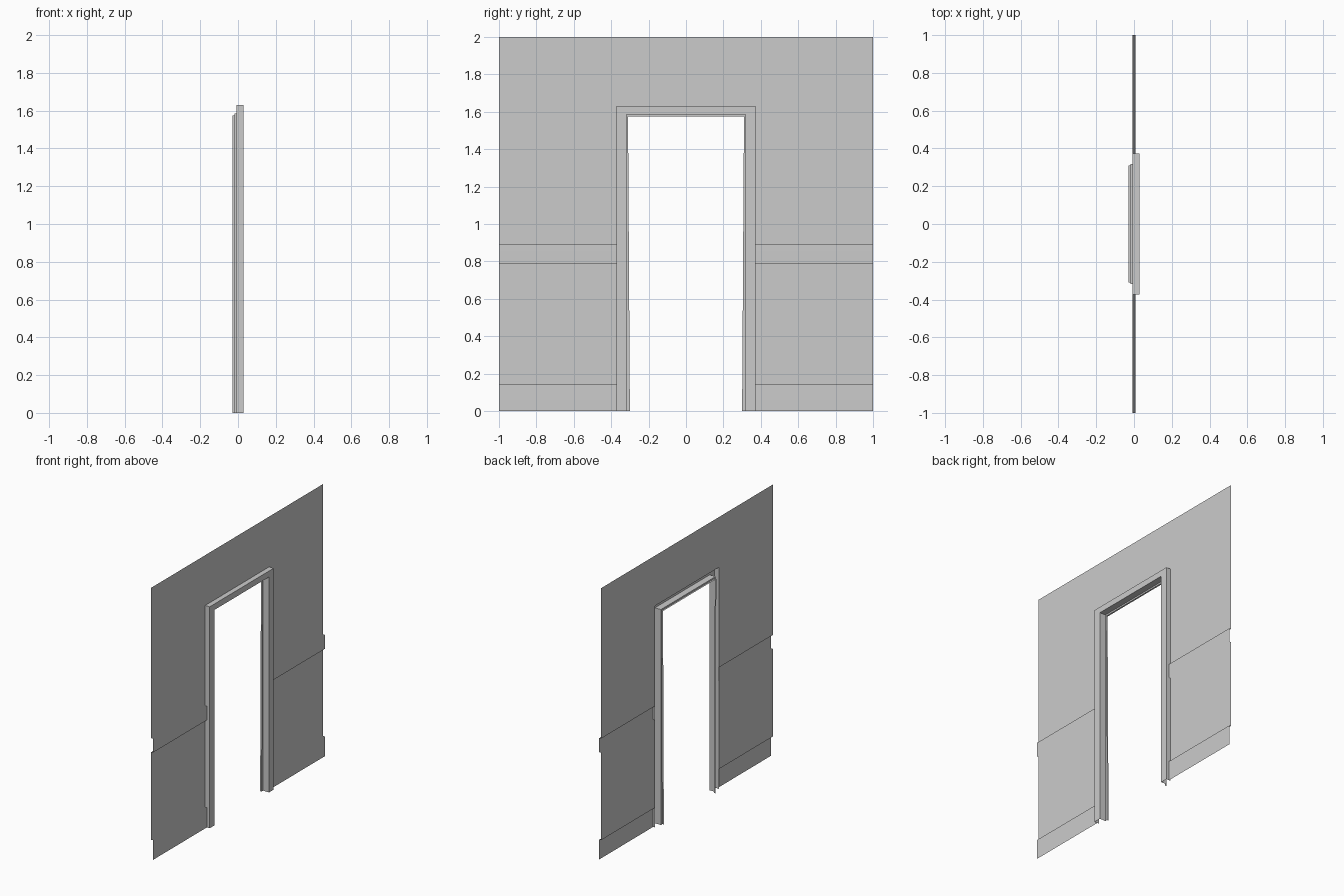
import bpy, bmesh

if "Cube" in bpy.data.objects:
    bpy.data.objects.remove(bpy.data.objects["Cube"])

HALF = 0.372      # half width of the wall opening
TOP = 1.63        # height of the wall opening
BACK, FRONT = -0.007, 0.007   # wall plane and raised trim plane


def finish(name, bm):
    bmesh.ops.remove_doubles(bm, verts=bm.verts, dist=1e-5)
    mesh = bpy.data.meshes.new(name)
    bm.to_mesh(mesh)
    bm.free()
    ob = bpy.data.objects.new(name, mesh)
    bpy.context.collection.objects.link(ob)
    return ob


def strip(bm, rows):
    """Join rows of points into a sheet of quads."""
    rows = [[bm.verts.new(p) for p in row] for row in rows]
    for a, b in zip(rows, rows[1:]):
        for i in range(len(a) - 1):
            bm.faces.new((a[i], a[i + 1], b[i + 1], b[i]))


# Wall sheet with raised chair rail and skirting, on both sides of the opening
wall_profile = [(FRONT, 0), (FRONT, 0.145), (BACK, 0.145), (BACK, 0.79),
                (FRONT, 0.79), (FRONT, 0.893), (BACK, 0.893), (BACK, TOP), (BACK, 2)]
bm = bmesh.new()
for y0, y1 in ((-1, -HALF), (HALF, 1)):
    strip(bm, [[(x, y0, z), (x, y1, z)] for x, z in wall_profile])
# Panel above the doorway
strip(bm, [[(BACK, -HALF, z), (BACK, HALF, z)] for z in (TOP, 2)])
wall = finish("wall", bm)
wall.data.shade_smooth()
weights = wall.modifiers.new("soft_ledges", 'WEIGHTED_NORMAL')
weights.weight = 90

# Door frame: stepped section (x, half width at top, half width at floor, height)
# swept up one jamb, across the head and down the other
frame_section = [(BACK, HALF, HALF, TOP),
                 (0.03, HALF, HALF, TOP),
                 (0.03, 0.318, 0.318, 1.586),
                 (-0.018, 0.318, 0.318, 1.586),
                 (-0.018, 0.31, 0.30, 1.575),
                 (-0.03, 0.31, 0.30, 1.575)]
bm = bmesh.new()
strip(bm, [[(x, -low, 0), (x, -w, h), (x, w, h), (x, low, 0)]
           for x, w, low, h in frame_section])
finish("door_frame", bm)
